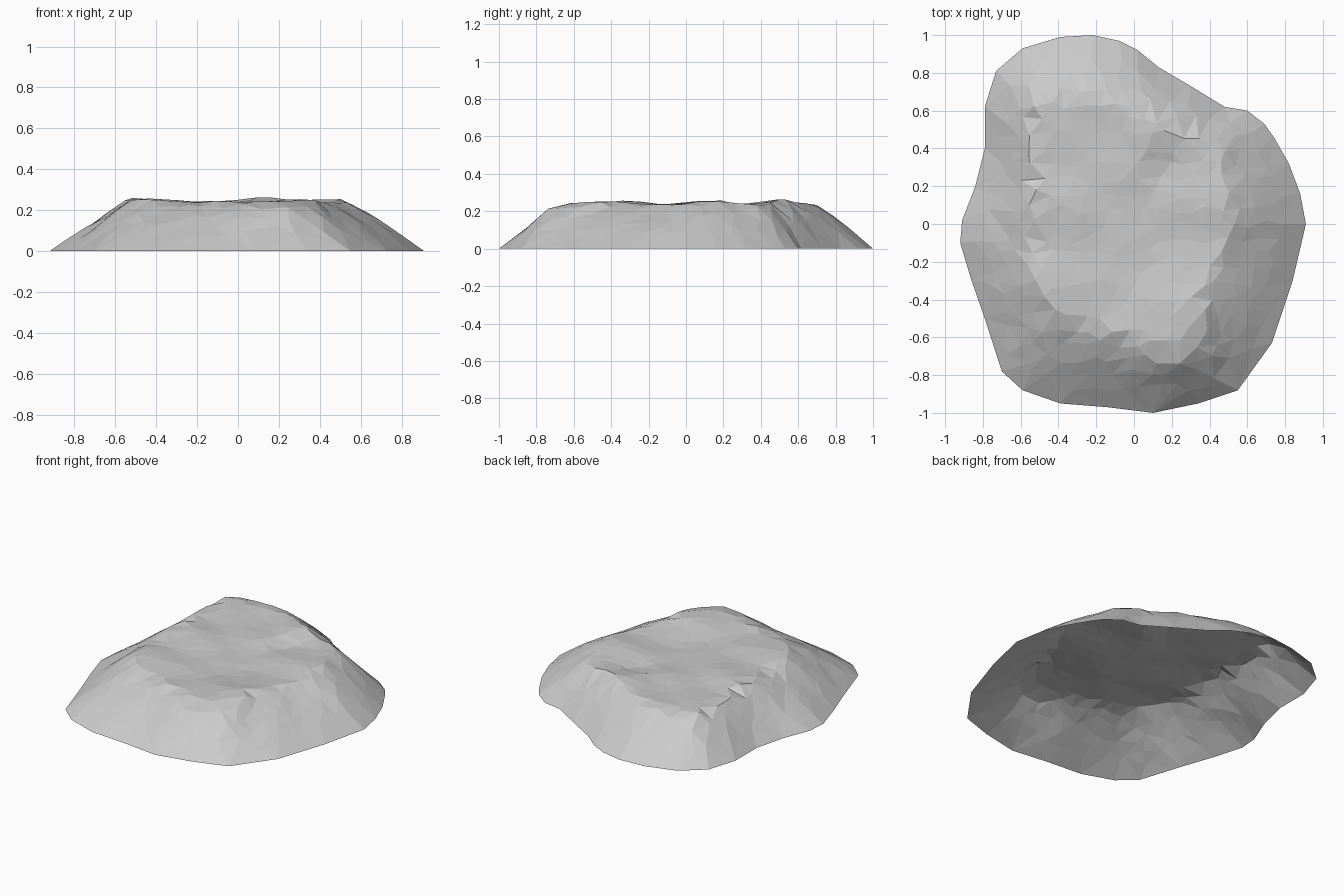
import bpy, bmesh, math, random
from mathutils import Vector, noise
from mathutils.geometry import delaunay_2d_cdt

if "Cube" in bpy.data.objects:
    bpy.data.objects.remove(bpy.data.objects["Cube"])

random.seed(4)

# Ground outline of the rock, counter-clockwise from the right
RIM = [(.91, 0), (.88, .16), (.82, .32), (.74, .46), (.69, .53), (.6, .6), (.48, .62),
       (.3, .73), (.13, .83), (.02, .92), (-.08, .97), (-.22, 1), (-.39, .99), (-.59, .93),
       (-.73, .81), (-.79, .62), (-.79, .4), (-.84, .2), (-.91, .02), (-.92, -.1),
       (-.86, -.3), (-.79, -.5), (-.7, -.78), (-.59, -.88), (-.39, -.95), (-.14, -.97),
       (.1, -1), (.34, -.95), (.55, -.88), (.73, -.63), (.84, -.3)]
# Edge of the flat top
RIDGE = [(.56, 0), (.56, .2), (.45, .4), (.27, .53), (.05, .62), (-.2, .71), (-.4, .72),
         (-.55, .66), (-.57, .4), (-.56, .15), (-.55, -.1), (-.54, -.32), (-.45, -.5),
         (-.3, -.57), (-.1, -.62), (.08, -.69), (.24, -.72), (.37, -.61), (.4, -.4), (.48, -.2)]
# Low bumps and hollows: x, y, width, height
BUMPS = [(.32, -.45, .12, .025), (-.28, .1, .12, .015), (-.55, .12, .12, .025),
         (.1, .48, .12, .025), (-.45, -.4, .16, .012), (.45, .1, .15, .012),
         (.05, -.1, .3, -.025), (-.2, .3, .2, -.01), (.15, .3, .1, -.015)]


def radius_at(loop, d):
    """Distance from the middle to a closed outline along direction d."""
    for i, p in enumerate(loop):
        a, b = Vector(p), Vector(loop[(i + 1) % len(loop)])
        e = b - a
        den = d.x * e.y - d.y * e.x
        if abs(den) < 1e-9:
            continue
        r = (a.x * e.y - a.y * e.x) / den
        s = (a.x * d.y - a.y * d.x) / den
        if r > 0 and -1e-6 <= s <= 1 + 1e-6:
            return r
    return .5


def rise(p):
    """0 on the ground outline, 1 at the edge of the flat top, more inside."""
    d = p.normalized()
    outer, inner = radius_at(RIM, d), radius_at(RIDGE, d)
    return (outer - p.length) / (outer - inner)


def height(p, t):
    top = .242 + .012 * noise.noise(Vector((p.x * 5, p.y * 5, 2)))
    for bx, by, w, h in BUMPS:
        top += h * math.exp(-((p.x - bx) ** 2 + (p.y - by) ** 2) / (w * w))
    side = 1 - max(0, 1 - t / 1.12) ** 1.2
    rough = 1 + .1 * noise.noise(Vector((p.x * 6, p.y * 6, 7)))
    return min(top, .262) * side * (rough if t < 1 else 1)


# Scattered points inside the outline
points = [Vector(p) for p in RIM]
STEP = .088
for iy in range(-12, 13):
    for ix in range(-12, 13):
        p = Vector(((ix + .5 * (iy % 2)) * STEP, iy * STEP * .9))
        p += Vector((random.uniform(-.026, .026), random.uniform(-.026, .026)))
        d = p.normalized()
        if p.length < radius_at(RIM, d) - .06:
            points.append(p)

# Triangulate them as an open shell without an underside
n = len(RIM)
edges = [(i, (i + 1) % n) for i in range(n)]
verts, _, faces, *_ = delaunay_2d_cdt(points, edges, [], 1, 1e-5)
bm = bmesh.new()
shell = []
for p in verts:
    t = max(0, rise(p))
    z = 0 if t < .01 else height(p, t)
    shell.append(bm.verts.new((p.x, p.y, z)))
for f in faces:
    bm.faces.new([shell[i] for i in f])
bmesh.ops.recalc_face_normals(bm, faces=bm.faces)
bm.normal_update()
if sum(f.normal.z for f in bm.faces) < 0:
    bmesh.ops.reverse_faces(bm, faces=bm.faces)

mesh = bpy.data.meshes.new("rock_mound")
bm.to_mesh(mesh)
bm.free()
rock = bpy.data.objects.new("rock_mound", mesh)
bpy.context.collection.objects.link(rock)

grey = bpy.data.materials.new("stone grey")
grey.diffuse_color = (.6, .6, .6, 1)
grey.use_nodes = True
grey.node_tree.nodes["Principled BSDF"].inputs["Base Color"].default_value = grey.diffuse_color
mesh.materials.append(grey)
